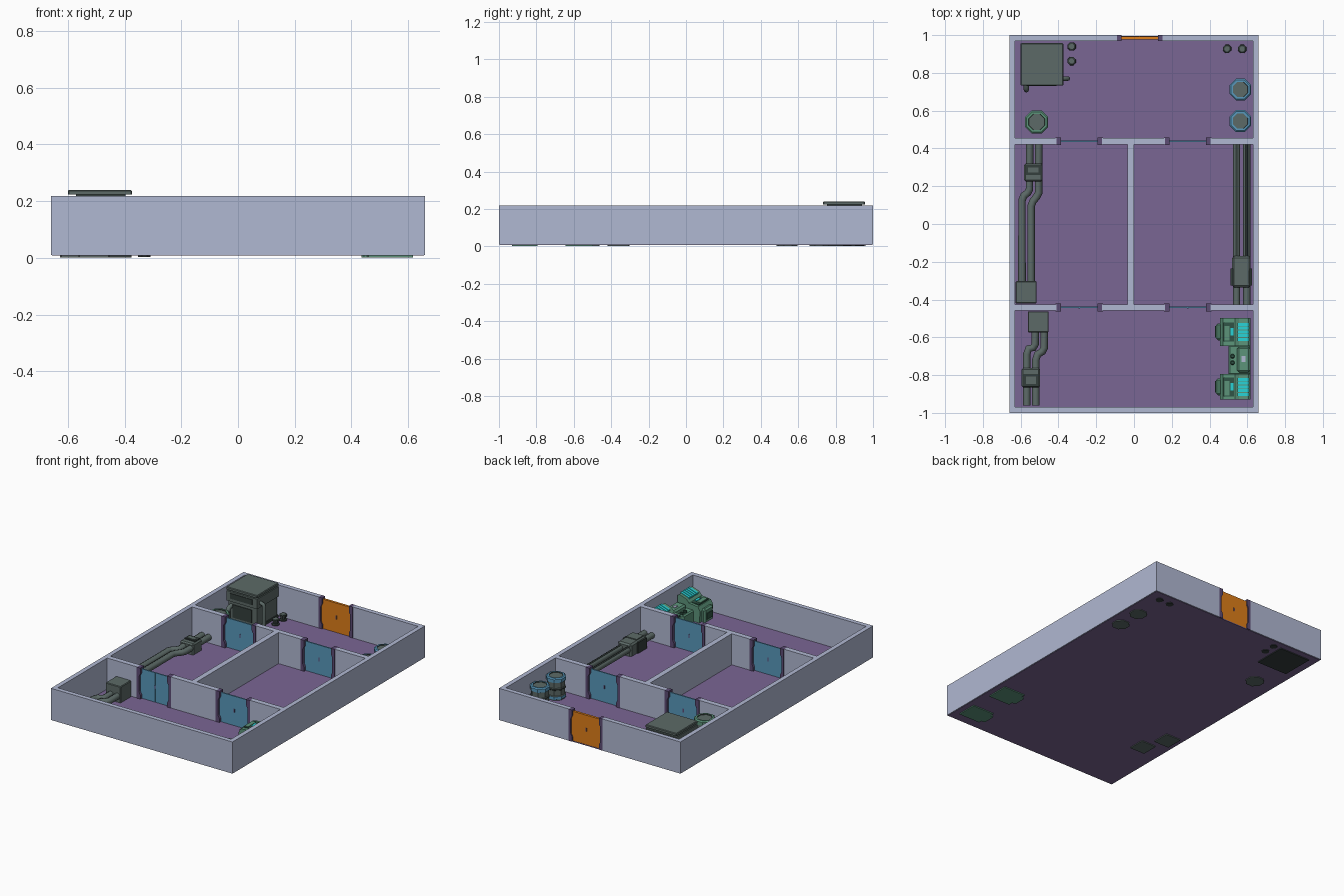
import bpy, bmesh, math
from mathutils import Matrix, Vector

cube = bpy.data.objects.get("Cube")
if cube:
    bpy.data.objects.remove(cube, do_unlink=True)


def material(name, rgb):
    lin = [((c / 255 + 0.055) / 1.055) ** 2.4 for c in rgb]
    m = bpy.data.materials.new(name)
    m.use_nodes = True
    m.diffuse_color = (*lin, 1)
    m.node_tree.nodes["Principled BSDF"].inputs["Base Color"].default_value = (*lin, 1)
    return m


WALL = material("pale wall", (176, 184, 210))
FLOOR = material("purple floor", (122, 102, 148))
GEAR = material("grey machinery", (92, 106, 103))
DARK = material("dark machinery", (52, 62, 60))
BLUE = material("blue panel", (88, 152, 188))
ORANGE = material("orange panel", (222, 126, 25))
FRAME = material("door frame purple", (92, 76, 116))
GREEN = material("console green", (92, 148, 122))
DEEP = material("deep green", (48, 84, 70))
CYAN = material("screen cyan", (40, 210, 214))


def finish(name, bm, *mats):
    bmesh.ops.recalc_face_normals(bm, faces=bm.faces)
    mesh = bpy.data.meshes.new(name)
    bm.to_mesh(mesh)
    bm.free()
    for m in mats:
        mesh.materials.append(m)
    obj = bpy.data.objects.new(name, mesh)
    bpy.context.collection.objects.link(obj)
    return obj


def box(name, x, y, z, mat, bevel=0):
    bm = bmesh.new()
    size = [r[1] - r[0] for r in (x, y, z)]
    mid = [(r[1] + r[0]) / 2 for r in (x, y, z)]
    bmesh.ops.create_cube(bm, size=1, matrix=Matrix.Translation(mid) @ Matrix.Diagonal((*size, 1)))
    if bevel:
        edges = [e for e in bm.edges if max(v.co.z for v in e.verts) > mid[2]]
        bmesh.ops.bevel(bm, geom=edges, offset=bevel, segments=1, affect='EDGES')
    return finish(name, bm, mat)


def prism(name, pts, lo, hi, mat, axis="z"):
    """Extrude an outline: (x, y) along z, or (x, z) along y."""
    bm = bmesh.new()
    put = (lambda a, b: (a, b, lo)) if axis == "z" else (lambda a, b: (a, lo, b))
    face = bm.faces.new([bm.verts.new(put(a, b)) for a, b in pts])
    ext = bmesh.ops.extrude_face_region(bm, geom=[face])
    step = Vector((0, 0, hi - lo)) if axis == "z" else Vector((0, hi - lo, 0))
    bmesh.ops.translate(bm, vec=step, verts=[g for g in ext["geom"] if isinstance(g, bmesh.types.BMVert)])
    return finish(name, bm, mat)


def lathe(name, x, y, profile, mats, sides=8):
    """Stack rings of (radius, z, material index of the band above)."""
    bm = bmesh.new()
    rings = []
    for r, z, _ in profile:
        angles = [(i + 0.5) * math.tau / sides for i in range(sides)]
        rings.append([bm.verts.new((x + r * math.cos(a), y + r * math.sin(a), z)) for a in angles])
    for (low, high), (_, _, idx) in zip(zip(rings, rings[1:]), profile):
        for i in range(sides):
            j = (i + 1) % sides
            bm.faces.new((low[i], low[j], high[j], high[i])).material_index = idx
    bm.faces.new(rings[0])
    bm.faces.new(rings[-1]).material_index = profile[-1][2]
    return finish(name, bm, *mats)


def pipe(name, pts, radius=0.018, mat=GEAR):
    cu = bpy.data.curves.new(name, 'CURVE')
    cu.dimensions = '3D'
    cu.bevel_depth, cu.bevel_resolution, cu.use_fill_caps = radius, 2, True
    sp = cu.splines.new('POLY')
    sp.points.add(len(pts) - 1)
    for p, co in zip(sp.points, pts):
        p.co = (*co, 1)
    tmp = bpy.data.objects.new(name, cu)
    bpy.context.collection.objects.link(tmp)
    bpy.context.view_layer.update()
    mesh = bpy.data.meshes.new_from_object(tmp.evaluated_get(bpy.context.evaluated_depsgraph_get()))
    bpy.data.objects.remove(tmp, do_unlink=True)
    mesh.materials.clear()
    mesh.materials.append(mat)
    obj = bpy.data.objects.new(name, mesh)
    bpy.context.collection.objects.link(obj)


# Shell: floor, outer wall with a gap for the back door, inner walls
W, L, T = 0.66, 1.0, 0.03
BASE, TOP = 0.01, 0.218
box("floor", (-W + 0.005, W - 0.005), (-L + 0.005, L - 0.005), (0.008, 0.014), FLOOR)
prism("outer_wall", [(-0.09, L), (-W, L), (-W, -L), (W, -L), (W, L), (0.15, L), (0.15, L - T),
                     (W - T, L - T), (W - T, T - L), (T - W, T - L), (T - W, L - T), (-0.09, L - T)],
      BASE, TOP, WALL)
for label, y in (("back", 0.438), ("front", -0.442)):
    for side, span in (("right", (T - W, -0.41)), ("middle", (-0.17, 0.165)), ("left", (0.405, W - T))):
        box(f"{label}_divider_{side}", span, (y - 0.017, y + 0.017), (BASE, TOP), WALL)
box("centre_divider", (-0.035, 0), (-0.425, 0.421), (BASE, TOP), WALL)


# Doors: notched posts, thin panel, seam and lock
def door(name, x0, x1, y, half, mat, thick):
    w = 0.028
    edge = [(0, BASE), (w, BASE), (w, 0.04), (0.018, 0.06), (0.018, 0.16), (w, 0.18), (w, TOP), (0, TOP)]
    for side, origin, sign in (("right", x0, 1), ("left", x1, -1)):
        prism(f"{name}_post_{side}", [(origin + sign * a, b) for a, b in edge], y - half, y + half, FRAME, "y")
    box(f"{name}_panel", (x0 + 0.017, x1 - 0.017), (y - thick, y + thick), (BASE, 0.207), mat)
    mid, t = (x0 + x1) / 2, thick + 0.001
    box(f"{name}_lock", (mid - 0.004, mid + 0.004), (y - t, y + t), (0.1, 0.125), FRAME)
    box(f"{name}_seam", (mid - 0.001, mid + 0.001), (y - t, y + t), (BASE, 0.207), mat)


for label, y in (("back", 0.438), ("front", -0.442)):
    door(f"{label}_right_door", -0.415, -0.165, y, 0.02, BLUE, 0.004)
    door(f"{label}_left_door", 0.16, 0.41, y, 0.02, BLUE, 0.004)
door("exit_door", -0.095, 0.155, 0.985, 0.016, ORANGE, 0.008)

# Large cabinet in the back right corner
box("cabinet_base", (-0.6, -0.376), (0.735, 0.955), (0.002, 0.03), DARK)
box("cabinet_body", (-0.59, -0.383), (0.745, 0.95), (0.03, 0.15), GEAR)
box("cabinet_upper", (-0.598, -0.376), (0.735, 0.955), (0.15, 0.215), GEAR)
box("cabinet_neck", (-0.572, -0.396), (0.755, 0.94), (0.215, 0.225), DARK)
box("cabinet_lid", (-0.6, -0.374), (0.733, 0.957), (0.223, 0.24), GEAR, 0.004)
box("cabinet_screen", (-0.57, -0.41), (0.731, 0.736), (0.17, 0.205), DARK)
box("cabinet_hatch", (-0.56, -0.42), (0.741, 0.746), (0.045, 0.13), DARK)
pipe("cabinet_side_pipe", [(-0.38, 0.77, 0.18), (-0.355, 0.77, 0.175), (-0.35, 0.77, 0.16), (-0.35, 0.77, 0.01)], 0.012)
pipe("cabinet_front_pipe", [(-0.57, 0.75, 0.12), (-0.57, 0.72, 0.115), (-0.57, 0.71, 0.1), (-0.57, 0.71, 0.01)], 0.014)


# Drums and small canisters
def drum(name, x, y, r, h, ring):
    rows = [(0.9, 0.0, 0), (0.9, 0.1, 1), (1, 0.12, 1), (1, 0.24, 0), (0.9, 0.26, 0), (0.9, 0.48, 2), (0.96, 0.5, 2),
            (0.96, 0.56, 0), (0.9, 0.58, 0), (0.9, 0.8, 1), (1, 0.82, 1), (1, 0.96, 1), (0.88, 1, 1),
            (0.7, 1, 2), (0.68, 0.97, 0)]
    lathe(name, x, y, [(a * r, 0.003 + b * h, m) for a, b, m in rows], (GEAR, ring, DARK))


drum("back_drum", 0.563, 0.712, 0.062, 0.157, BLUE)
drum("near_drum", 0.563, 0.545, 0.062, 0.157, BLUE)
drum("right_drum", -0.515, 0.54, 0.066, 0.165, GREEN)
for i, (x, y) in enumerate([(0.493, 0.927), (0.573, 0.927), (-0.33, 0.94), (-0.33, 0.862)]):
    rows = [(0.024, 0.004, 0), (0.024, 0.02, 0), (0.017, 0.025, 0), (0.017, 0.038, 0),
            (0.023, 0.04, 0), (0.023, 0.052, 0), (0.014, 0.056, 1)]
    lathe(f"canister_{i + 1}", x, y, rows, (DARK, GEAR))


# Pipe runs with terminal boxes and couplings
def coupling(name, x, y, top, window):
    box(name, x, y, (0.012, top), GEAR, 0.008)
    box(f"{name}_rim", (x[0] + 0.01, x[1] - 0.01), (window[0], window[1]), (top, top + 0.006), DARK)
    box(f"{name}_glass", (x[0] + 0.022, x[1] - 0.022), (window[0] + 0.012, window[1] - 0.012),
        (top + 0.004, top + 0.008), GEAR)


Z = 0.054
for i, x in enumerate((-0.553, -0.505)):
    k = x - 0.04
    pipe(f"middle_pipe_{i + 1}", [(x, 0.42, Z), (x, 0.185 - 0.02 * i, Z), (x - 0.01, 0.165 - 0.02 * i, Z),
                                  (k + 0.01, 0.15 - 0.03 * i, Z), (k, 0.125 - 0.03 * i, Z), (k, -0.31, Z)], 0.02)
    x += 0.03
    k = x - 0.045
    pipe(f"front_pipe_{i + 1}", [(x, -0.56, Z), (x, -0.635 - 0.02 * i, Z), (x - 0.01, -0.655 - 0.02 * i, Z),
                                 (k + 0.01, -0.66 - 0.03 * i, Z), (k, -0.69 - 0.03 * i, Z), (k, -0.96, Z)], 0.02)
for i, x in enumerate((0.543, 0.597)):
    pipe(f"left_pipe_{i + 1}", [(x, 0.42, Z), (x, -0.425, Z)], 0.019)
    pipe(f"left_pipe_{i + 1}_strip", [(x, 0.42, Z + 0.016), (x, -0.17, Z + 0.016)], 0.006, DARK)
coupling("middle_coupling", (-0.582, -0.484), (0.225, 0.32), 0.085, (0.26, 0.31))
coupling("front_coupling", (-0.595, -0.497), (-0.865, -0.762), 0.085, (-0.86, -0.795))
box("middle_terminal", (-0.627, -0.515), (-0.42, -0.303), (0.002, 0.12), GEAR, 0.004)
box("front_terminal", (-0.562, -0.452), (-0.574, -0.462), (0.002, 0.12), GEAR, 0.004)
box("left_coupling", (0.52, 0.618), (-0.335, -0.17), (0.012, 0.092), GEAR, 0.01)
box("left_coupling_collar", (0.512, 0.624), (-0.325, -0.235), (0.012, 0.085), DARK)
box("left_coupling_cap", (0.53, 0.608), (-0.315, -0.245), (0.09, 0.098), GEAR)

# Control console: two sloped desks joined by a lower unit
for name, y0, y1 in (("back", -0.645, -0.497), ("front", -0.93, -0.795)):
    mid = (y0 + y1) / 2
    prism(f"console_{name}_desk", [(0.46, 0.002), (0.455, 0.09), (0.47, 0.118), (0.535, 0.125), (0.555, 0.148),
                                   (0.605, 0.165), (0.617, 0.155), (0.617, 0.002)], y0, y1, GREEN, "y")
    box(f"console_{name}_nose", (0.435, 0.465), (mid - 0.045, mid + 0.045), (0.002, 0.1), GREEN, 0.01)
    box(f"console_{name}_vent", (0.43, 0.436), (mid - 0.03, mid + 0.03), (0.03, 0.07), DEEP)
    box(f"console_{name}_keys", (0.475, 0.53), (mid - 0.05, mid + 0.05), (0.118, 0.127), DEEP)
    box(f"console_{name}_keyboard", (0.478, 0.505), (mid - 0.045, mid + 0.03), (0.126, 0.13), GREEN)
    box(f"console_{name}_readout", (0.51, 0.528), (mid - 0.02, mid + 0.02), (0.126, 0.131), CYAN)
    for i in range(5):
        y = mid - 0.048 + i * 0.02
        prism(f"console_{name}_screen_{i + 1}", [(0.548, 0.14), (0.548, 0.149), (0.61, 0.17), (0.61, 0.161)],
              y, y + 0.016, CYAN, "y")
box("console_link", (0.5, 0.617), (-0.8, -0.64), (0.012, 0.09), GREEN, 0.008)
box("console_link_back", (0.545, 0.617), (-0.785, -0.65), (0.05, 0.12), GREEN, 0.01)
box("console_link_plate", (0.57, 0.59), (-0.73, -0.7), (0.119, 0.124), WALL)
for i, y in enumerate((-0.7, -0.735)):
    lathe(f"console_knob_{i + 1}", 0.522, y, [(0.012, 0.085, 0), (0.012, 0.1, 0), (0.008, 0.104, 0)], (DEEP,))
